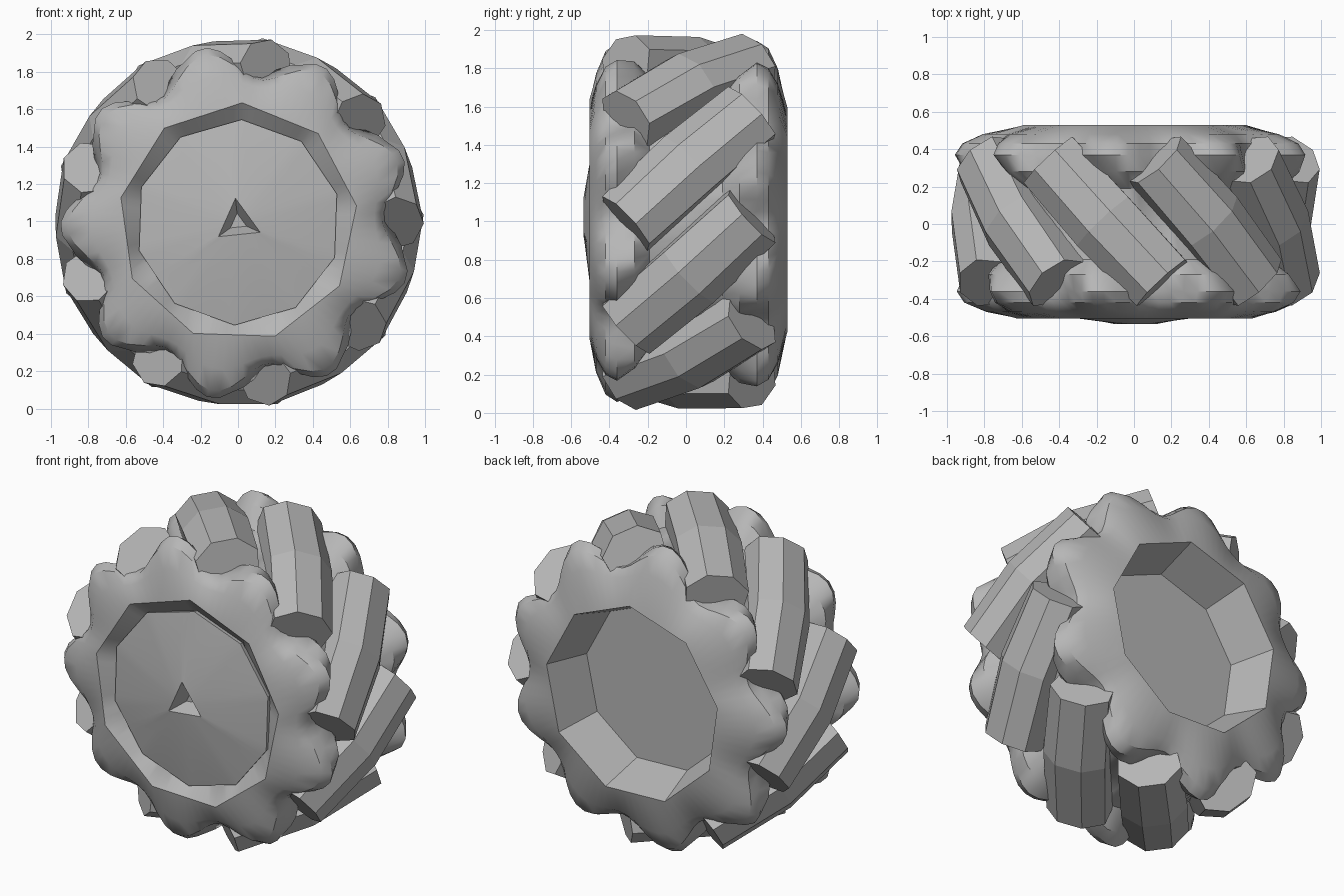
import bpy, bmesh
from math import sin, cos, pi, radians, tau
from mathutils import Vector

cube = bpy.data.objects.get("Cube")
if cube:
    bpy.data.objects.remove(cube)

BARS = 9
SEGMENTS = 90
STEP = tau / BARS
CENTRE = Vector((0, 0, 0.995))
SLANT = radians(43)

grey = bpy.data.materials.new("stone_grey")
grey.use_nodes = True
colour = (0.47, 0.47, 0.47, 1)
grey.diffuse_color = colour
grey.node_tree.nodes["Principled BSDF"].inputs["Base Color"].default_value = colour


def finish(bm, name, smooth_angle=None):
    bmesh.ops.recalc_face_normals(bm, faces=bm.faces)
    mesh = bpy.data.meshes.new(name)
    bm.to_mesh(mesh)
    bm.free()
    obj = bpy.data.objects.new(name, mesh)
    bpy.context.collection.objects.link(obj)
    obj.location = CENTRE
    mesh.materials.append(grey)
    if smooth_angle:
        bpy.ops.object.select_all(action='DESELECT')
        obj.select_set(True)
        bpy.context.view_layer.objects.active = obj
        bpy.ops.object.shade_smooth_by_angle(angle=radians(smooth_angle))


def polygon(radius, sides, turn):
    """Radius function of a regular polygon."""
    half = pi / sides
    return lambda a: radius * cos(half) / cos((a - radians(turn)) % (2 * half) - half)


def lobed(low, high, y):
    """Radius function with a notch where each slanted bar passes."""
    shift = radians(20) + max(-0.36, min(0.36, y)) * 0.9

    def radius(a):
        wave = 0.5 - 0.5 * cos((a - shift) * BARS)
        return low + (high - low) * wave
    return radius


def loft(rings, name, smooth_angle):
    """Skin a list of (y, radius function) rings around the axle."""
    bm = bmesh.new()
    loops = []
    for y, radius in rings:
        angles = [tau * i / SEGMENTS for i in range(SEGMENTS)]
        loops.append([bm.verts.new((radius(a) * cos(a), y, radius(a) * sin(a))) for a in angles])
    for a, b in zip(loops, loops[1:]):
        for i in range(SEGMENTS):
            j = (i + 1) % SEGMENTS
            bm.faces.new((a[i], a[j], b[j], b[i]))
    bm.faces.new(loops[0])
    bm.faces.new(loops[-1])
    finish(bm, name, smooth_angle)


# Wheel core with lobed rims, a shallow front seat and a deep rear recess
front = [(y, lobed(low, high, y)) for y, low, high in
         ((-0.47, 0.73, 0.79), (-0.42, 0.77, 0.91), (-0.36, 0.78, 0.95),
          (-0.27, 0.77, 0.91), (-0.19, 0.76, 0.8))]
back = [(y, lobed(low, high, y)) for y, low, high in
        ((0.19, 0.76, 0.8), (0.28, 0.77, 0.91), (0.37, 0.78, 0.96),
         (0.43, 0.78, 0.92), (0.48, 0.74, 0.81))]
rings = [(-0.42, polygon(0.53, 10, 16)), (-0.505, polygon(0.64, 9, 8))]
rings += front + back
rings += [(0.53, polygon(0.6, 9, 8)), (0.26, polygon(0.51, 9, 8))]
loft(rings, "wheel_core", 35)

# Domed hub cap with a small triangular dent
loft([(-0.40, polygon(0.54, 10, 16)),
      (-0.46, polygon(0.55, 10, 16)),
      (-0.505, lambda a: 0.3),
      (-0.535, polygon(0.13, 3, 96)),
      (-0.45, polygon(0.05, 3, 96))], "hub_cap", 30)


# Slanted tread bars, each a broad faceted block with eased ends
def tread_bar(index):
    angle = radians(21) + index * STEP
    out = Vector((cos(angle), 0, sin(angle)))
    tangent = Vector((-sin(angle), 0, cos(angle)))
    along = Vector((0, cos(SLANT), 0)) + tangent * sin(SLANT)
    across = Vector((0, -sin(SLANT), 0)) + tangent * cos(SLANT)
    middle = Vector((0, 0.015, 0))
    section = ((-0.16, 0.66), (-0.19, 0.885), (-0.08, 0.975),
               (0.08, 0.975), (0.19, 0.885), (0.16, 0.66))
    bm = bmesh.new()
    loops = []
    for s, width, drop in ((-0.45, 0.95, 0.05), (0, 1, 0), (0.45, 0.95, 0.05)):
        loops.append([bm.verts.new(middle + along * s + across * (w * width) + out * (h - drop))
                      for w, h in section])
    count = len(section)
    for a, b in zip(loops, loops[1:]):
        for i in range(count):
            j = (i + 1) % count
            bm.faces.new((a[i], a[j], b[j], b[i]))
    bm.faces.new(loops[0])
    bm.faces.new(loops[-1])
    finish(bm, f"tread_bar_{index + 1}")


for k in range(BARS):
    tread_bar(k)
